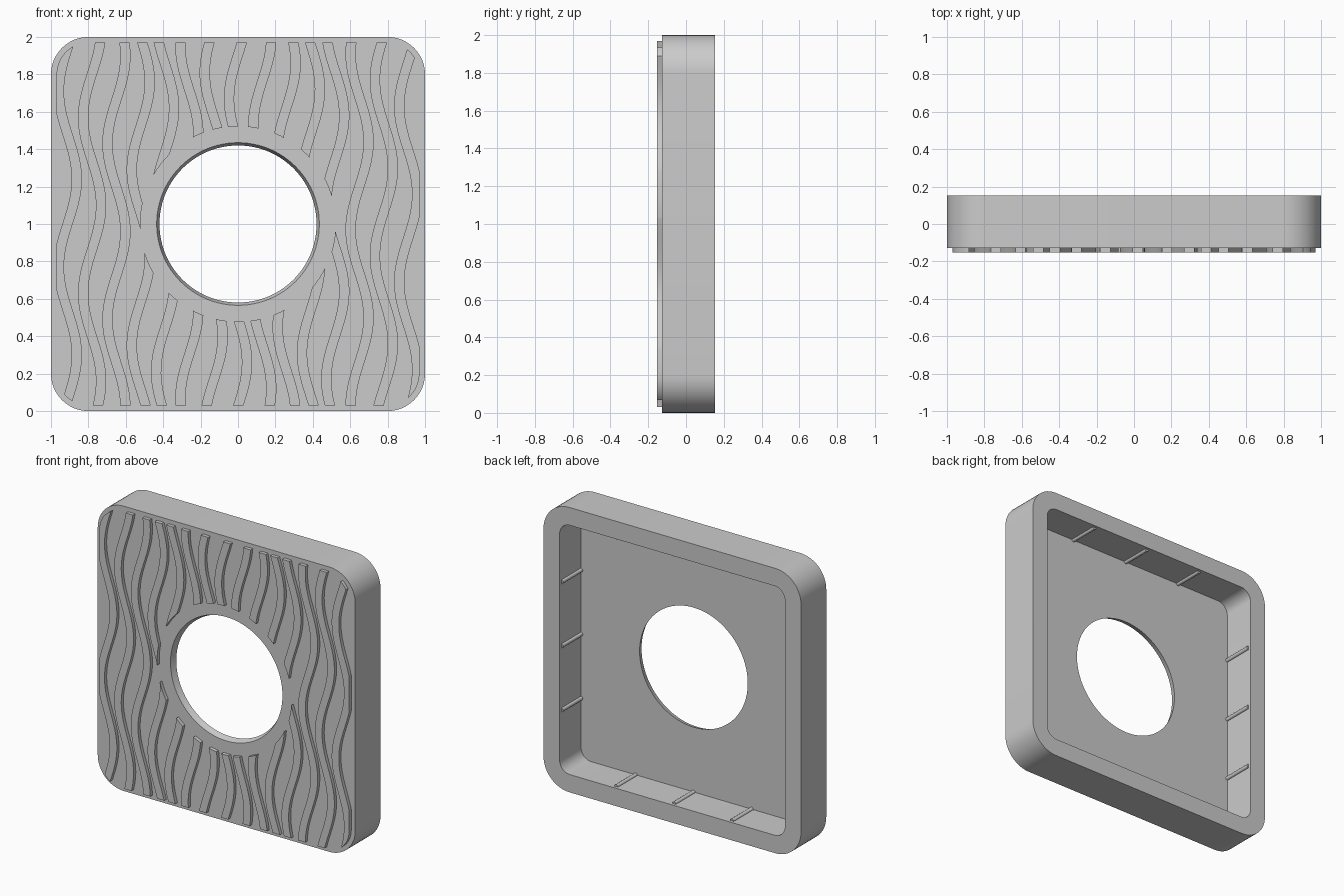
import bpy, bmesh, math

if "Cube" in bpy.data.objects:
    bpy.data.objects.remove(bpy.data.objects["Cube"])

FRONT, BACK, RIDGE, FLOOR = -0.128, 0.1525, -0.1525, -0.085
HALF, WALL = 1.0, 0.125
HOLE_Z = 1.0


def rounded_square(h, r, n=12):
    pts = []
    for k, (sx, sz) in enumerate([(1, 1), (-1, 1), (-1, -1), (1, -1)]):
        for j in range(n + 1):
            a = math.pi / 2 * (k + j / n)
            pts.append((sx * (h - r) + r * math.cos(a), HOLE_Z + sz * (h - r) + r * math.sin(a)))
    return pts


def circle(r, n=96):
    return [(r * math.cos(2 * math.pi * i / n), HOLE_Z + r * math.sin(2 * math.pi * i / n)) for i in range(n)]


def add_prism(bm, front, back, y0, y1):
    a = [bm.verts.new((x, y0, z)) for x, z in front]
    b = [bm.verts.new((x, y1, z)) for x, z in back]
    faces = [bm.faces.new(a), bm.faces.new(b[::-1])]
    for i in range(len(a)):
        j = (i + 1) % len(a)
        faces.append(bm.faces.new((a[j], a[i], b[i], b[j])))
    bmesh.ops.recalc_face_normals(bm, faces=faces)


def make_object(name, bm):
    me = bpy.data.meshes.new(name)
    bm.to_mesh(me)
    bm.free()
    ob = bpy.data.objects.new(name, me)
    bpy.context.collection.objects.link(ob)
    return ob


def prism(name, front, y0, y1, back=None):
    bm = bmesh.new()
    add_prism(bm, front, back or front, y0, y1)
    return make_object(name, bm)


def select(ob):
    bpy.ops.object.select_all(action='DESELECT')
    ob.select_set(True)
    bpy.context.view_layer.objects.active = ob


def boolean(ob, cutter, op):
    select(ob)
    m = ob.modifiers.new("cut", 'BOOLEAN')
    m.operation, m.object, m.solver = op, cutter, 'EXACT'
    bpy.ops.object.modifier_apply(modifier=m.name)
    bpy.data.objects.remove(cutter)


def smooth(ob):
    select(ob)
    bpy.ops.object.shade_smooth_by_angle(angle=math.radians(30))


# Square shell: rounded block, hollow at the back, tapered round opening
shell = prism("shell", rounded_square(HALF, 0.2), FRONT, BACK)
boolean(shell, prism("cavity_cutter", rounded_square(HALF - WALL, 0.08), FLOOR, BACK + 0.1), 'DIFFERENCE')
d = FLOOR - FRONT
boolean(shell, prism("hole_cutter", circle(0.45), FRONT - d, FLOOR + d, circle(0.405)), 'DIFFERENCE')
smooth(shell)

# Wavy ridges: vertical strips whose phase drifts from one to the next
STEP, AMP, WIDTH, PERIOD, N = 0.13, 0.048, 0.055, 0.94, 80
bm = bmesh.new()
for i in range(-7, 8):
    left, right = [], []
    for k in range(N + 1):
        z = 2.0 * k / N
        x = STEP * i + AMP * math.cos(2 * math.pi * (z - 0.26 + 0.14 * i) / PERIOD)
        left.append((x - WIDTH / 2, z))
        right.append((x + WIDTH / 2, z))
    strip = left + right[::-1]
    add_prism(bm, strip, strip, RIDGE, FRONT + 0.005)
ridges = make_object("wavy_ridges", bm)
# trim to an inset rounded border and a clear ring round the opening
boolean(ridges, prism("border_cutter", rounded_square(0.97, 0.17), -0.3, 0.1), 'INTERSECT')
boolean(ridges, prism("ring_cutter", circle(0.522), -0.3, 0.1), 'DIFFERENCE')
smooth(ridges)

# Grip ribs: three small half-round ribs on each inner wall
bm = bmesh.new()
inner, r = HALF - WALL, 0.014
for side in range(4):
    ca, sa = round(math.cos(side * math.pi / 2)), round(math.sin(side * math.pi / 2))
    for t in (-0.45, 0, 0.45):
        cx, cz = inner * ca - t * sa, HOLE_Z + inner * sa + t * ca
        prof = [(cx + r * math.cos(a * math.pi / 8), cz + r * math.sin(a * math.pi / 8)) for a in range(16)]
        add_prism(bm, prof, prof, FLOOR - 0.005, BACK - 0.02)
smooth(make_object("grip_ribs", bm))
